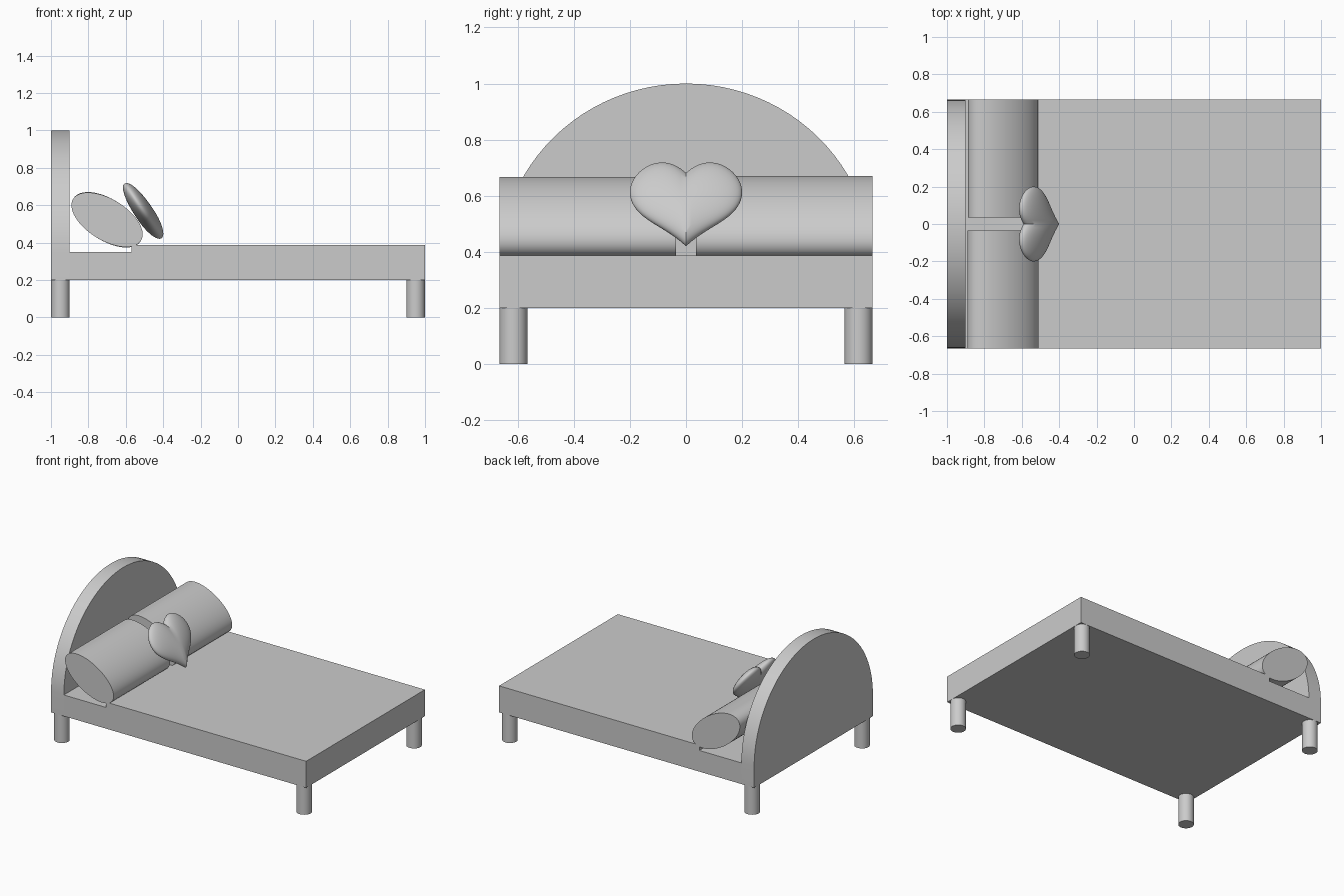
import bpy, bmesh, math
from mathutils import Matrix

if "Cube" in bpy.data.objects:
    bpy.data.objects.remove(bpy.data.objects["Cube"])

W = 0.665  # half width of the bed


def finish(name, bm, smooth=True):
    bmesh.ops.recalc_face_normals(bm, faces=bm.faces)
    mesh = bpy.data.meshes.new(name)
    bm.to_mesh(mesh)
    bm.free()
    ob = bpy.data.objects.new(name, mesh)
    bpy.context.collection.objects.link(ob)
    if smooth:
        bpy.ops.object.select_all(action='DESELECT')
        bpy.context.view_layer.objects.active = ob
        ob.select_set(True)
        bpy.ops.object.shade_smooth_by_angle(angle=math.radians(35))
    return ob


def extrude(name, points, offset, smooth=True):
    bm = bmesh.new()
    face = bm.faces.new([bm.verts.new(p) for p in points])
    ext = bmesh.ops.extrude_face_region(bm, geom=[face], use_keep_orig=True)
    verts = [g for g in ext['geom'] if isinstance(g, bmesh.types.BMVert)]
    bmesh.ops.translate(bm, verts=verts, vec=offset)
    return finish(name, bm, smooth)


# Mattress base with a low step at the pillow end
side = [(-0.9, 0.2), (1, 0.2), (1, 0.388), (-0.57, 0.388), (-0.57, 0.35), (-0.9, 0.35)]
extrude("mattress_base", [(x, -W, z) for x, z in side], (0, 2 * W, 0), False)

# Arched headboard
arch = [(-1, W, 0.2)]
for i in range(49):
    a = math.pi * i / 48
    arch.append((-1, W * math.cos(a), 0.35 + 0.65 * math.sin(a)))
arch.append((-1, -W, 0.2))
extrude("headboard", arch, (0.1, 0, 0))

# Round legs
for xn, x in (("head", -0.95), ("foot", 0.95)):
    for yn, y in (("front", -W + 0.05), ("back", W - 0.05)):
        bm = bmesh.new()
        bmesh.ops.create_cone(bm, cap_ends=True, segments=32, radius1=0.05, radius2=0.05,
                              depth=0.2, matrix=Matrix.Translation((x, y, 0.1)))
        finish(f"{xn}_{yn}_leg", bm)

# Two leaning oval bolster pillows
for name, y0, tilt in (("front_pillow", -W, 31.5), ("back_pillow", 0.035, 33)):
    t = math.radians(tilt)
    oval = []
    for i in range(64):
        a = math.tau * i / 64
        u, v = 0.213 * math.cos(a), 0.11 * math.sin(a)
        oval.append((-0.7 + u * math.cos(t) + v * math.sin(t), y0,
                     0.522 - u * math.sin(t) + v * math.cos(t)))
    extrude(name, oval, (0, W - 0.035, 0))

# Heart cushion: a sphere bent upward on both sides of its middle
bm = bmesh.new()
bmesh.ops.create_uvsphere(bm, u_segments=48, v_segments=32, radius=1,
                          matrix=Matrix.Rotation(math.pi / 2, 4, 'X'))
for v in bm.verts:
    s = min(1, abs(v.co.y))
    v.co = (0.05 * v.co.x, 0.2 * v.co.y, 0.154 * v.co.z + 0.074 * (1 - (1 - s) ** 3))
bmesh.ops.transform(bm, verts=bm.verts, matrix=Matrix.Translation((-0.495, 0, 0.551))
                    @ Matrix.Rotation(math.radians(-34), 4, 'Y'))
finish("heart_cushion", bm)
